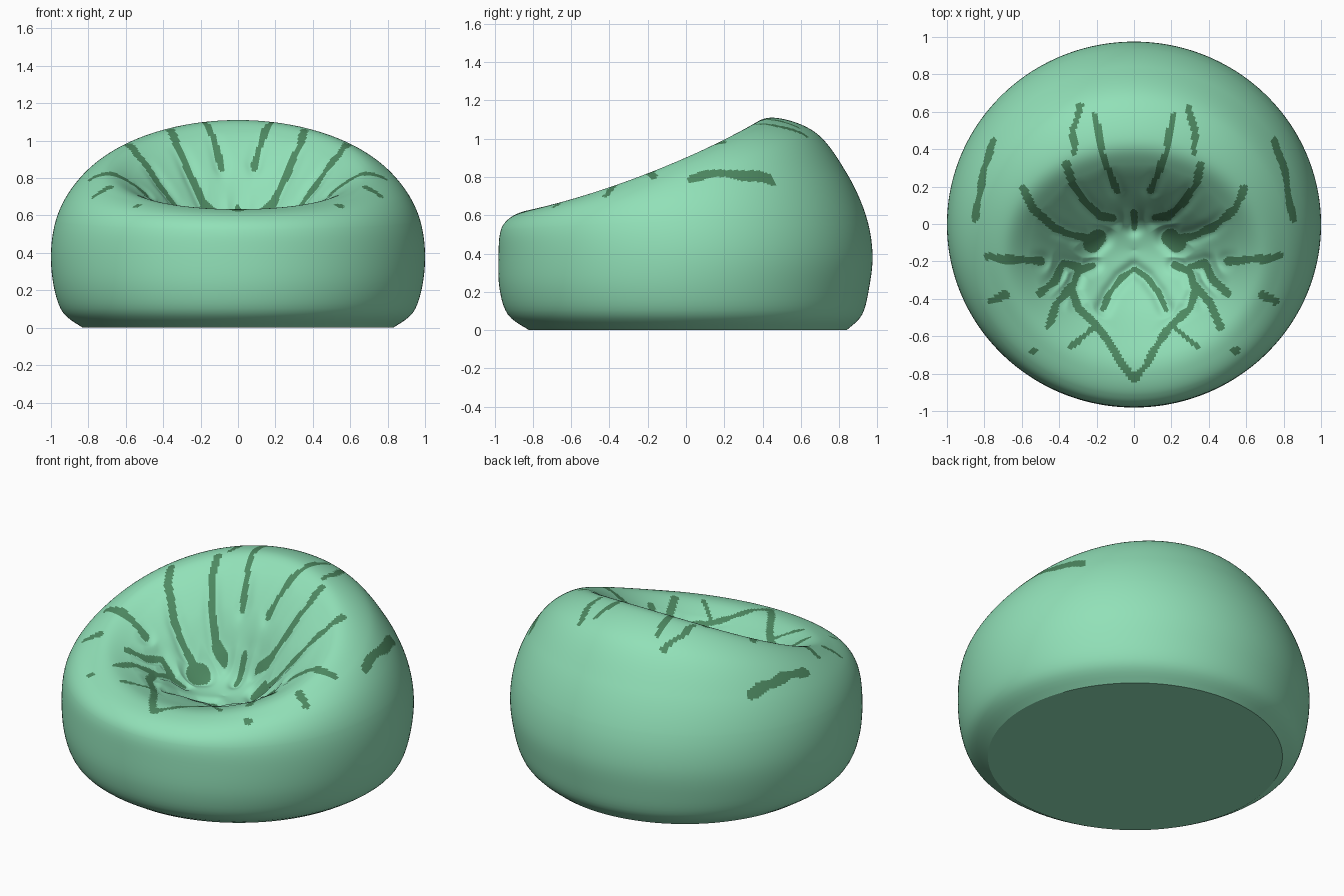
import bpy, bmesh, math

if "Cube" in bpy.data.objects:
    bpy.data.objects.remove(bpy.data.objects["Cube"])

# Materials
def mat(name, rgb):
    m = bpy.data.materials.new(name)
    m.diffuse_color = (*rgb, 1)
    m.use_nodes = True
    m.node_tree.nodes["Principled BSDF"].inputs["Base Color"].default_value = m.diffuse_color
    return m

mint = mat("mint green", (0.285, 0.75, 0.48))
dark = mat("dark green", (0.075, 0.25, 0.12))

# Loft rings: half width, front y, back y, front z, side z, back z
RINGS = [
    (.83, -.82, .84, 0, 0, 0),
    (.935, -.93, .92, .08, .08, .08),
    (.985, -.975, .957, .22, .22, .22),
    (1.0, -.98, .975, .40, .40, .40),
    (.975, -.967, .94, .525, .57, .60),
    (.91, -.915, .84, .59, .71, .82),
    (.81, -.83, .68, .625, .81, 1.03),
    (.69, -.73, .46, .632, .845, 1.11),
    (.56, -.60, .32, .60, .79, 1.05),
    (.42, -.47, .18, .56, .69, .88),
    (.29, -.37, .08, .51, .57, .68),
    (.16, -.27, .0, .47, .485, .52),
    (.0, -.14, -.14, .46, .46, .46),
]

# Crease stripes in plan, mirrored in x: half thickness, points
CREASES = [
    (.017, [(.29, .63), (.325, .50), (.32, .38)]),
    (.017, [(.21, .58), (.17, .38), (.09, .18)]),
    (.020, [(.36, .32), (.33, .21), (.25, .10), (.18, .04), (.11, .035)]),
    (.020, [(.59, .19), (.54, .08), (.42, -.02), (.33, -.06), (.2, -.09)]),
    (.045, [(.19, -.07), (.23, -.11)]),
    (.022, [(.78, -.17), (.71, -.19), (.6, -.19), (.5, -.2)]),
    (.022, [(.69, -.38), (.76, -.41)]),
    (.016, [(0, .06), (0, -.02)]),
    (.015, [(0, -.24), (.07, -.29), (.13, -.37), (.17, -.46)]),
    (.019, [(0, -.83), (.06, -.76), (.14, -.62), (.2, -.54), (.3, -.45),
            (.33, -.35), (.3, -.25), (.22, -.22)]),
    (.015, [(.2, -.54), (.27, -.6), (.34, -.66)]),
    (.020, [(.33, -.33), (.41, -.42), (.46, -.55)]),
    (.020, [(.30, -.23), (.38, -.21), (.42, -.3), (.5, -.37)]),
    (.018, [(.75, .45), (.8, .3), (.85, .03)]),
    (.020, [(.53, -.68), (.545, -.68)]),
]
SEGS = [(w, a, b) for w, pts in CREASES for a, b in zip(pts, pts[1:])]

def crease_gap(x, y):
    """Smallest distance to a stripe edge (negative inside a stripe)."""
    x, best = abs(x), 9
    for w, (ax, ay), (bx, by) in SEGS:
        dx, dy = bx - ax, by - ay
        t = ((x - ax) * dx + (y - ay) * dy) / (dx * dx + dy * dy)
        t = min(1, max(0, t))
        best = min(best, math.hypot(x - ax - t * dx, y - ay - t * dy) - w)
    return best

def spline(k, t):
    """Catmull-Rom blend between ring k and ring k + 1."""
    n = len(RINGS) - 1
    p = [RINGS[min(n, max(0, k + j))] for j in (-1, 0, 1, 2)]
    return [b + .5 * t * (c - a + t * (2 * a - 5 * b + 4 * c - d + t * (3 * (b - c) + d - a)))
            for a, b, c, d in zip(*p)]

# Bean bag body: lofted rings, closed by a flat base and the pit centre
N = 320
bm = bmesh.new()
rows, upper = [], []
for k in range(len(RINGS) - 1):
    steps = 5 if k < 4 else 20
    for s in range(steps):
        rx, yf, yb, zf, zs, zb = spline(k, s / steps)
        row = []
        for i in range(N):
            a = 2 * math.pi * i / N
            c, sn = math.cos(a), math.sin(a)
            x, y = rx * c, (yb + yf) / 2 + (yb - yf) / 2 * sn
            z = zs + (zb - zf) / 2 * sn + ((zb + zf) / 2 - zs) * sn * sn
            if k >= 8:  # press the creases into the seat hollow
                fade = min(1, k - 8 + s / steps)
                z -= .022 * fade * math.exp(-(max(0, crease_gap(x, y)) / .03) ** 2)
            row.append(bm.verts.new((x, y, z)))
        rows.append(row)
        upper.append(k >= 4)

for r in range(len(rows) - 1):
    for i in range(N):
        j = (i + 1) % N
        f = bm.faces.new((rows[r][i], rows[r][j], rows[r + 1][j], rows[r + 1][i]))
        if upper[r]:
            p = f.calc_center_median()
            f.material_index = int(crease_gap(p.x, p.y) < .004 * math.sin(37 * p.x + 29 * p.y))

pit = bm.verts.new((0, -.14, .46))
for i in range(N):
    bm.faces.new((rows[-1][i], rows[-1][(i + 1) % N], pit))
base = bm.faces.new(rows[0][::-1])
bmesh.ops.recalc_face_normals(bm, faces=bm.faces[:])
for f in bm.faces:
    f.smooth = f is not base
for e in bm.edges:
    if e.verts[0].co.z < 1e-6 and e.verts[1].co.z < 1e-6:
        e.smooth = False

mesh = bpy.data.meshes.new("bean_bag")
bm.to_mesh(mesh)
bm.free()
mesh.materials.append(mint)
mesh.materials.append(dark)
bag = bpy.data.objects.new("bean_bag", mesh)
bpy.context.collection.objects.link(bag)
